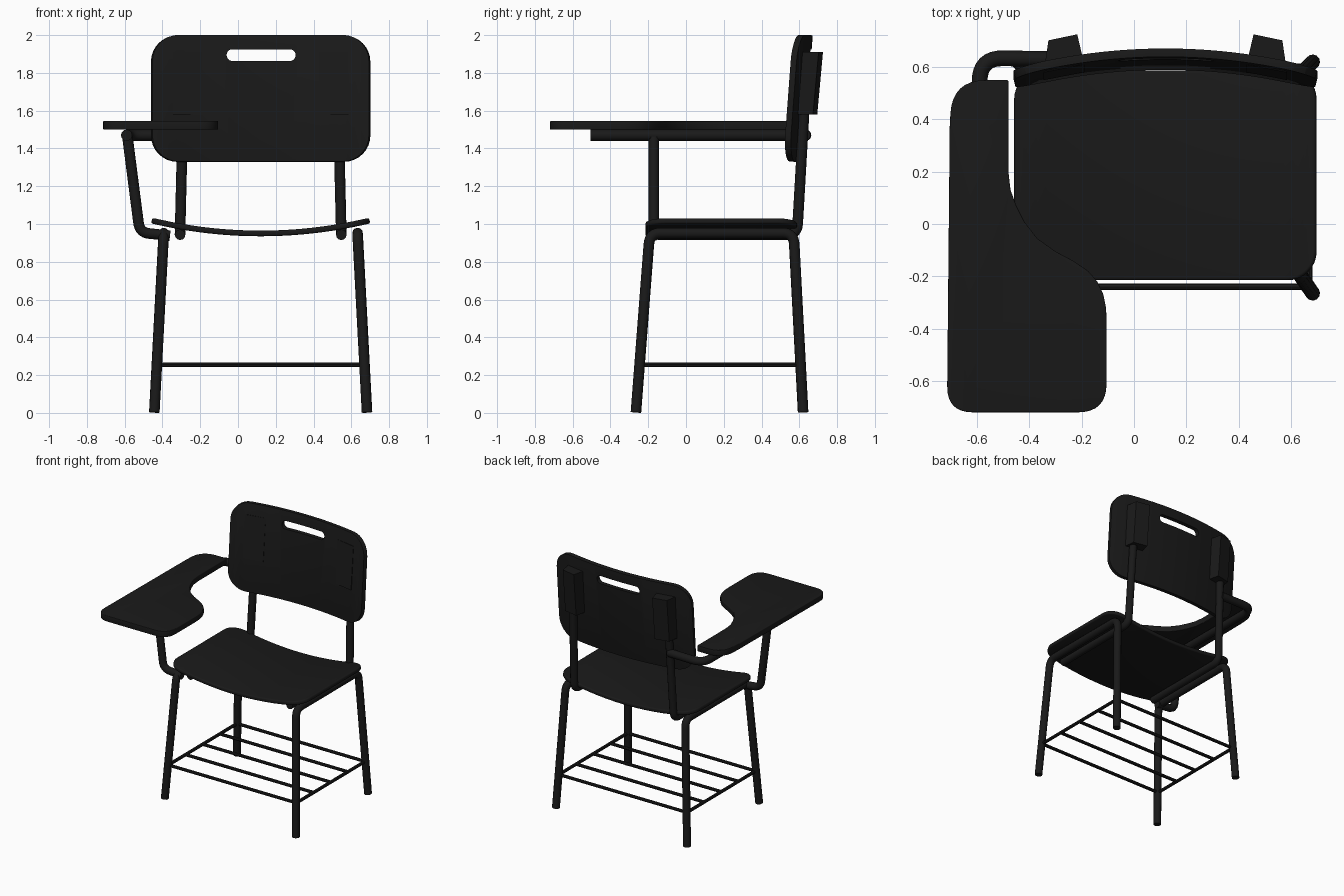
import bpy, bmesh, math
from mathutils import Vector

if "Cube" in bpy.data.objects:
    bpy.data.objects.remove(bpy.data.objects["Cube"])

CX = 0.12          # centre line of the chair (the tablet shifts the overall centre)
HALF = 0.577       # half width of seat and backrest
R = 0.028          # frame tube radius

black = bpy.data.materials.new("black")
black.diffuse_color = (0.01, 0.01, 0.01, 1)
black.use_nodes = True
black.node_tree.nodes["Principled BSDF"].inputs["Base Color"].default_value = black.diffuse_color


def add_object(name, bm):
    bmesh.ops.recalc_face_normals(bm, faces=bm.faces)
    me = bpy.data.meshes.new(name)
    bm.to_mesh(me)
    bm.free()
    ob = bpy.data.objects.new(name, me)
    me.materials.append(black)
    bpy.context.collection.objects.link(ob)
    return ob


def fillet(points, radii, steps=8):
    """Round the inner corners of an open path."""
    pts = [Vector(p) for p in points]
    out = [pts[0]]
    for a, b, c, r in zip(pts, pts[1:], pts[2:], radii):
        p, q = b + (a - b).normalized() * r, b + (c - b).normalized() * r
        for i in range(steps + 1):
            t = i / steps
            out.append(p * (1 - t) ** 2 + b * 2 * t * (1 - t) + q * t * t)
    return out + [pts[-1]]


def tube(name, points, radius=R, bend=0.06, res=4):
    path = fillet(points, [bend] * (len(points) - 2))
    cu = bpy.data.curves.new(name, 'CURVE')
    cu.dimensions = '3D'
    cu.bevel_depth = radius
    cu.bevel_resolution = res
    cu.use_fill_caps = True
    sp = cu.splines.new('POLY')
    sp.points.add(len(path) - 1)
    for p, co in zip(sp.points, path):
        p.co = (*co, 1)
    cu.materials.append(black)
    ob = bpy.data.objects.new(name, cu)
    bpy.context.collection.objects.link(ob)
    return ob


def rounded_rect(x0, x1, y0, y1, r, n=8):
    out = []
    for k, (x, y) in enumerate([(x1 - r, y1 - r), (x0 + r, y1 - r), (x0 + r, y0 + r), (x1 - r, y0 + r)]):
        for i in range(n + 1):
            a = math.pi / 2 * (k + i / n)
            out.append((x + r * math.cos(a), y + r * math.sin(a)))
    return out


def bevel(ob, width):
    m = ob.modifiers.new("bevel", 'BEVEL')
    m.width, m.segments = width, 3
    m.limit_method, m.angle_limit = 'ANGLE', math.radians(50)


def bent_panel(name, outline, shape, thick):
    """Flat outline sliced into strips, bent by shape(), then thickened."""
    bm = bmesh.new()
    bm.faces.new([bm.verts.new((u, v, 0)) for u, v in outline])
    for i in range(1, 28):
        bmesh.ops.bisect_plane(bm, geom=bm.verts[:] + bm.edges[:] + bm.faces[:], dist=1e-5,
                               plane_co=(CX - HALF + 2 * HALF * i / 28, 0, 0), plane_no=(1, 0, 0))
    for v in bm.verts:
        v.co = shape(v.co.x, v.co.y)
    ob = add_object(name, bm)
    m = ob.modifiers.new("thickness", 'SOLIDIFY')
    m.thickness, m.offset = thick, 0
    bevel(ob, 0.01)
    return ob


def prism(name, rings):
    """Closed solid between two rings of equal length."""
    bm = bmesh.new()
    a, b = [[bm.verts.new(p) for p in ring] for ring in rings]
    bm.faces.new(a)
    bm.faces.new(b)
    for i in range(len(a)):
        j = (i + 1) % len(a)
        bm.faces.new((a[i], a[j], b[j], b[i]))
    return add_object(name, bm)


# seat, dished across its width
bent_panel("seat", rounded_rect(CX - HALF, CX + HALF, -0.215, 0.587, 0.11),
           lambda x, y: (x, y, 0.95 + 0.068 * ((x - CX) / HALF) ** 2), 0.03)

# backrest, bowed and leaning back, with a hand slot
back = bent_panel("backrest", rounded_rect(CX - HALF, CX + HALF, 1.33, 2.0, 0.14),
                  lambda x, z: (x, 0.605 + 0.05 * (z - 1.33) / 0.67 - 0.075 * ((x - CX) / HALF) ** 2, z), 0.032)
slot = rounded_rect(-0.06, 0.305, 1.863, 1.925, 0.0305)
cutter = prism("slot_cutter", [[(x, y, z) for x, z in slot] for y in (0.4, 0.9)])
cutter.hide_render = True
cut = back.modifiers.new("slot", 'BOOLEAN')
cut.operation, cut.object = 'DIFFERENCE', cutter

for s, side in ((-1, "left"), (1, "right")):
    def X(d):
        return CX + s * d
    # leg frame: front leg, rail under the seat, rear leg
    tube(side + "_leg_frame", [(X(0.563), -0.265, 0.003), (X(0.513), -0.192, 0.952),
                               (X(0.513), 0.57, 0.952), (X(0.563), 0.62, 0.003)])
    # back post bending forward under the seat
    tube(side + "_back_post", [(X(0.427), -0.15, 0.943), (X(0.427), 0.588, 0.943), (X(0.405), 0.64, 1.85)])
    # socket on the rear of the backrest
    foot = [(0.465, 0.58), (0.31, 0.61), (0.337, 0.725), (0.447, 0.702)]
    prism(side + "_post_socket", [[(X(d), y - 0.03, 1.58) for d, y in foot],
                                  [(X(d), y, 1.91) for d, y in foot]])
    # side rod of the book rack
    tube(side + "_rack_rod", [(X(0.55), -0.245, 0.255), (X(0.55), 0.607, 0.255)], 0.012, res=2)

# cross rods of the book rack
for i in range(5):
    y = -0.24 + 0.842 * i / 4
    tube("rack_cross_rod", [(CX - 0.55, y, 0.255), (CX + 0.55, y, 0.255)], 0.012, res=2)

# tablet arm tube and its support
tube("arm_tube", [(-0.59, -0.505, 1.47), (-0.59, 0.635, 1.47), (-0.295, 0.63, 1.47)], 0.03, bend=0.09)
tube("arm_support", [(-0.36, -0.17, 0.938), (-0.52, -0.17, 0.955), (-0.585, -0.17, 1.46)], bend=0.05)

# writing tablet with a concave inner edge
tip = fillet([(-0.105, -0.36), (-0.105, -0.72), (-0.715, -0.72), (-0.705, 0.55), (-0.48, 0.55)][0:3]
             + [(-0.705, 0.3)], [0.11, 0.1])
rear = fillet([(-0.705, 0.36), (-0.695, 0.55), (-0.56, 0.55)], [0.13])
inner = [(-0.48, 0.55), (-0.48, 0.2), (-0.472, 0.13), (-0.45, 0.07), (-0.42, 0.01), (-0.37, -0.055),
         (-0.3, -0.105), (-0.23, -0.142), (-0.175, -0.18), (-0.14, -0.22), (-0.117, -0.27), (-0.107, -0.32)]
outline = [tuple(p) for p in tip + rear] + inner
tablet = prism("writing_tablet", [[(x, y, z) for x, y in outline] for z in (1.499, 1.545)])
bevel(tablet, 0.005)

# turn everything into smooth-shaded meshes
bpy.context.view_layer.update()
bpy.ops.object.select_all(action='DESELECT')
for ob in bpy.context.scene.objects:
    ob.select_set(ob is not cutter and ob.name != cutter.name)
bpy.context.view_layer.objects.active = back
bpy.ops.object.convert(target='MESH')
bpy.ops.object.shade_smooth_by_angle(angle=math.radians(35))
bpy.data.objects.remove(cutter)
